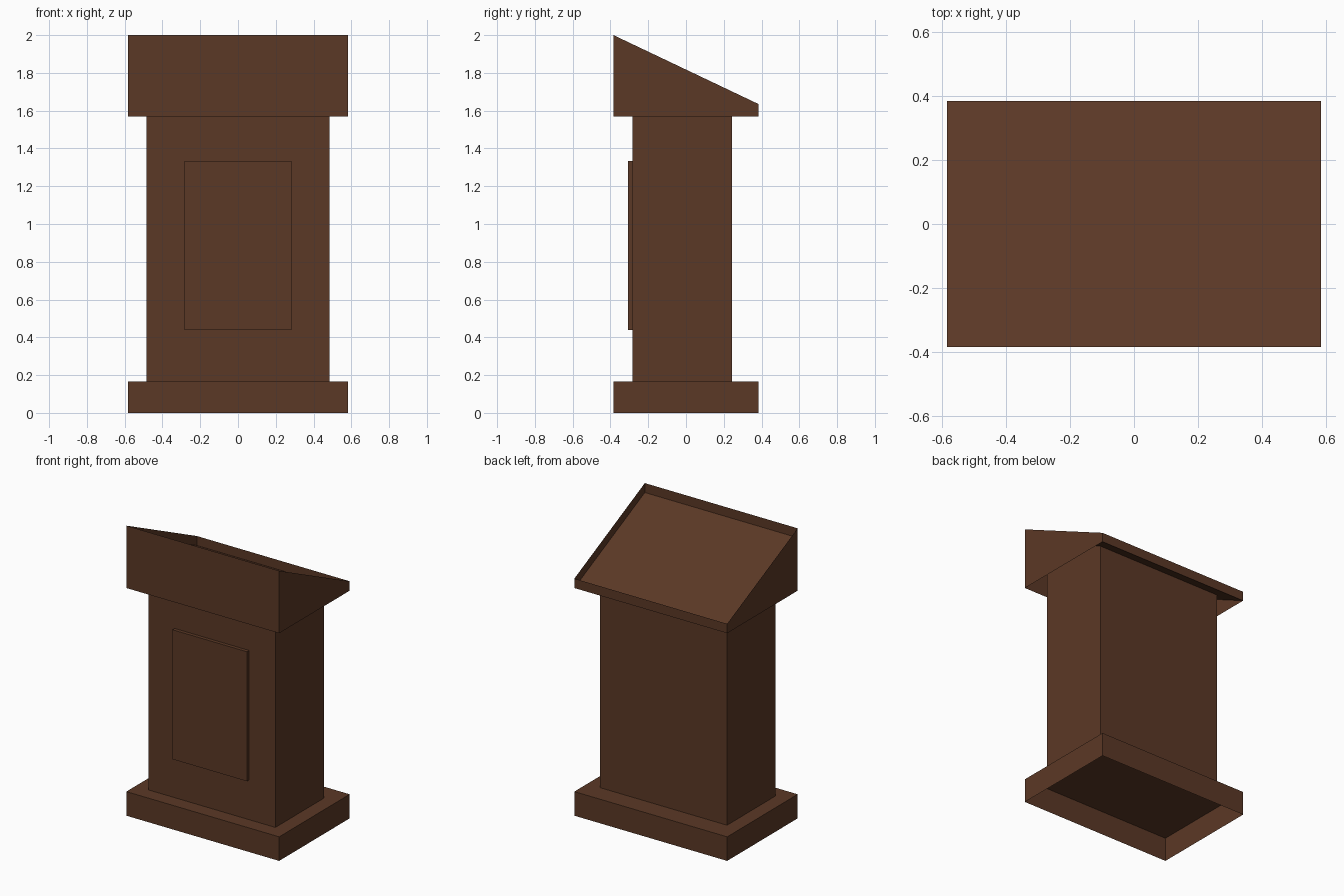
import bpy
import bmesh

if "Cube" in bpy.data.objects:
    bpy.data.objects.remove(bpy.data.objects["Cube"], do_unlink=True)

wood = bpy.data.materials.new("dark brown wood")
wood.use_nodes = True
color = (0.105, 0.040, 0.019, 1)
wood.diffuse_color = color
wood.node_tree.nodes["Principled BSDF"].inputs["Base Color"].default_value = color

# Overall sizes
HALF_X, HALF_Y = 0.583, 0.384
RIM_BOTTOM, RIM_BACK, RIM_FRONT = 1.57, 1.635, 2.0
BASE_TOP = 0.166
LIP = RIM_BACK - RIM_BOTTOM


def board_z(y):
    """Height of the sunken reading board at depth y."""
    t = (HALF_Y - y) / (2 * HALF_Y)
    return RIM_BOTTOM + t * (RIM_FRONT - RIM_BACK)


def prism(name, half_x, profile, drop=None):
    """Sweep a (y, z) side profile across x; drop removes faces by normal."""
    bm = bmesh.new()
    face = bm.faces.new([bm.verts.new((-half_x, y, z)) for y, z in profile])
    swept = bmesh.ops.extrude_face_region(bm, geom=[face], use_keep_orig=True)
    verts = [g for g in swept["geom"] if isinstance(g, bmesh.types.BMVert)]
    bmesh.ops.translate(bm, verts=verts, vec=(2 * half_x, 0, 0))
    bmesh.ops.recalc_face_normals(bm, faces=bm.faces)
    if drop:
        bm.normal_update()
        unwanted = [f for f in bm.faces if drop(f.normal)]
        bmesh.ops.delete(bm, geom=unwanted, context="FACES")
    mesh = bpy.data.meshes.new(name)
    bm.to_mesh(mesh)
    bm.free()
    mesh.materials.append(wood)
    obj = bpy.data.objects.new(name, mesh)
    bpy.context.collection.objects.link(obj)
    return obj


def block(y0, y1, z0, z1):
    return [(y0, z0), (y1, z0), (y1, z1), (y0, z1)]


# Plinth, hollow underneath
prism("base", HALF_X, block(-HALF_Y, HALF_Y, 0, BASE_TOP),
      drop=lambda n: n.z < -0.5)

# Column, its top cut to the slope of the reading board
front, back = -0.284, 0.244
prism("column", 0.484,
      [(front, BASE_TOP), (back, BASE_TOP), (back, board_z(back)), (front, board_z(front))],
      drop=lambda n: abs(n.z) > 0.5)

# Raised panel on the front of the column
panel = prism("front_panel", 0.284, block(-0.308, front, 0.44, 1.333))

# Thin sloping rim, open above and below
prism("top_rim", HALF_X,
      [(-HALF_Y, RIM_BOTTOM), (HALF_Y, RIM_BOTTOM), (HALF_Y, RIM_BACK), (-HALF_Y, RIM_FRONT)],
      drop=lambda n: abs(n.z) > 0.5)

# Reading board sunk inside the rim: keep only the upward face
prism("reading_board", HALF_X,
      [(-HALF_Y, RIM_BOTTOM), (HALF_Y, RIM_BOTTOM), (-HALF_Y, board_z(-HALF_Y))],
      drop=lambda n: n.z < 0.5)
